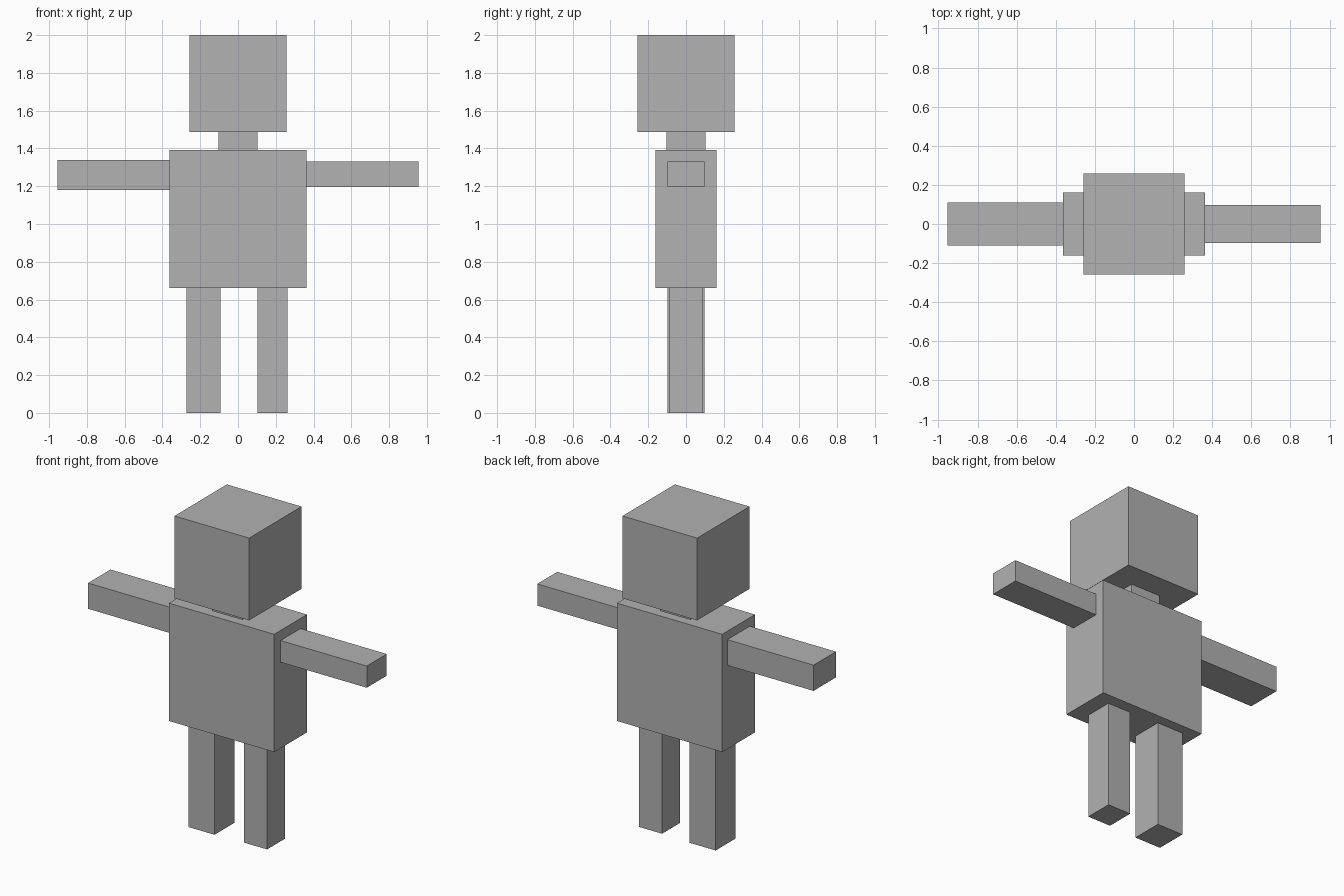
import bpy

default = bpy.data.objects.get("Cube")
if default:
    bpy.data.objects.remove(default, do_unlink=True)

# One flat grey for the whole figure
grey = bpy.data.materials.new("plain grey")
grey.use_nodes = True
colour = (0.445, 0.445, 0.445, 1)
grey.diffuse_color = colour
grey.node_tree.nodes["Principled BSDF"].inputs["Base Color"].default_value = colour


def box(name, x, y, z):
    """Box spanning the given (low, high) range on each axis."""
    spans = (x, y, z)
    bpy.ops.mesh.primitive_cube_add(size=1, location=[(a + b) / 2 for a, b in spans])
    ob = bpy.context.object
    ob.name = ob.data.name = name
    ob.scale = [b - a for a, b in spans]
    bpy.ops.object.transform_apply(location=False, rotation=False, scale=True)
    ob.data.materials.append(grey)
    return ob


def sym(half):
    return (-half, half)


torso_side, torso_base, torso_top, neck_top = 0.362, 0.66, 1.393, 1.488

# Head, neck and torso
box("head", sym(0.257), sym(0.257), (neck_top, 2.0))
box("neck", sym(0.103), sym(0.103), (torso_top, neck_top))
box("torso", sym(torso_side), sym(0.161), (torso_base, torso_top))

# Outstretched arms, the right one slightly thicker
box("right_arm", (-0.955, -torso_side), sym(0.11), (1.18, 1.34))
box("left_arm", (torso_side, 0.955), sym(0.098), (1.195, 1.33))

# Legs, the right one slightly thicker
box("right_leg", (-0.273, -0.093), sym(0.098), (0, torso_base))
box("left_leg", (0.103, 0.262), sym(0.088), (0, torso_base))
